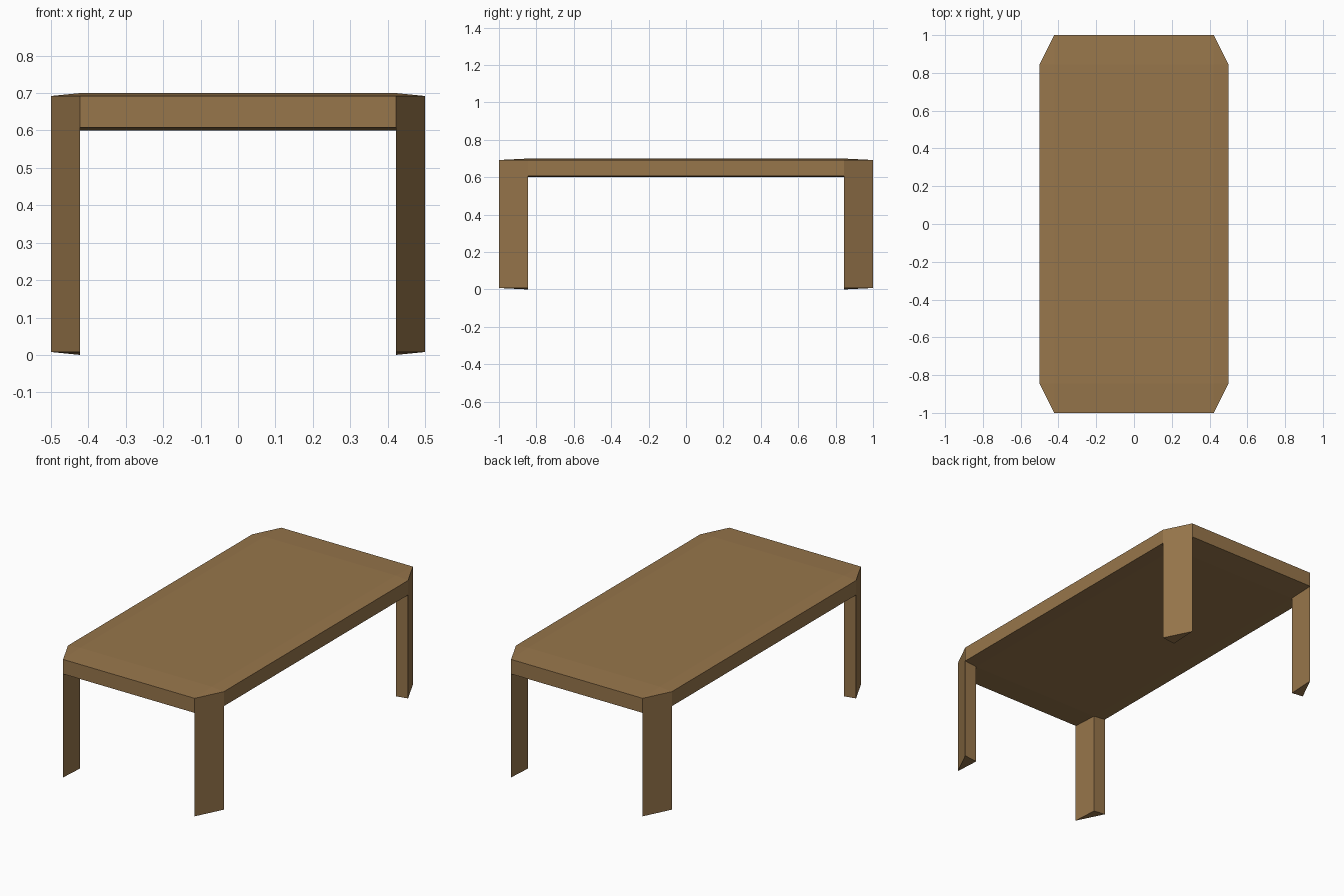
import bpy
import bmesh
from mathutils import Matrix, Vector

if "Cube" in bpy.data.objects:
    bpy.data.objects.remove(bpy.data.objects["Cube"])

WIDTH, LENGTH, THICK, LEG = 1.0, 2.0, 0.1, 0.6
BEVEL = 0.078  # fraction of each dimension

# Wood colour
wood = bpy.data.materials.new("brown wood")
wood.diffuse_color = (0.31, 0.18, 0.07, 1.0)
wood.use_nodes = True
wood.node_tree.nodes["Principled BSDF"].inputs["Base Color"].default_value = wood.diffuse_color

# Table top: chamfered unit cube stretched into a slab
bm = bmesh.new()
bmesh.ops.create_cube(bm, size=1.0)
bmesh.ops.bevel(bm, geom=bm.edges[:], offset=BEVEL, offset_type='OFFSET',
                segments=1, profile=0.5, affect='EDGES')
bmesh.ops.transform(
    bm, verts=bm.verts[:],
    matrix=Matrix.Translation((0, 0, LEG + THICK / 2))
    @ Matrix.Diagonal((WIDTH, LENGTH, THICK, 1)))

# Legs: the four triangular corner facets underneath, pulled down to the floor
mid = LEG + THICK / 2
corners = [f for f in bm.faces
           if len(f.verts) == 3 and f.calc_center_median().z < mid]
legs = bmesh.ops.extrude_discrete_faces(bm, faces=corners)["faces"]
leg_verts = list({v for f in legs for v in f.verts})
bmesh.ops.translate(bm, verts=leg_verts, vec=Vector((0, 0, -LEG)))
bmesh.ops.recalc_face_normals(bm, faces=bm.faces[:])

mesh = bpy.data.meshes.new("table")
bm.to_mesh(mesh)
bm.free()
mesh.materials.append(wood)
bpy.context.collection.objects.link(bpy.data.objects.new("table", mesh))
